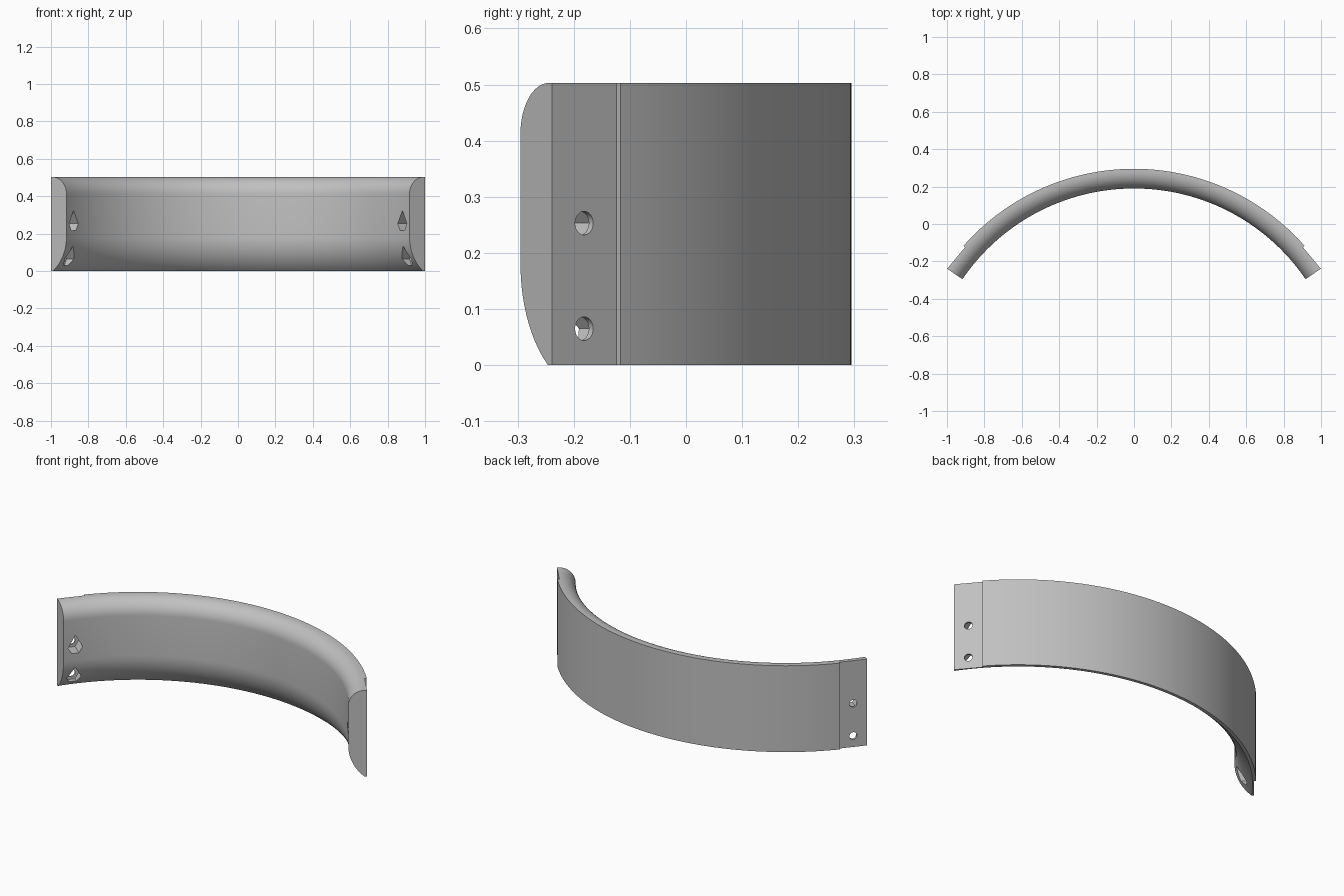
import bpy
import bmesh
from math import sin, cos, radians, pi, sqrt
from mathutils import Matrix, Vector

if "Cube" in bpy.data.objects:
    bpy.data.objects.remove(bpy.data.objects["Cube"])

grey = bpy.data.materials.new("plain grey")
grey.use_nodes = True
grey.diffuse_color = (0.53, 0.53, 0.53, 1)
grey.node_tree.nodes["Principled BSDF"].inputs["Base Color"].default_value = grey.diffuse_color

HEIGHT = 0.503
CENTRE_Y = -0.92
OUTER, INNER = 1.215, 1.11
END_ANGLE = radians(34.27)
SEGMENTS = 96


def make_object(name, bm):
    bmesh.ops.recalc_face_normals(bm, faces=bm.faces)
    mesh = bpy.data.meshes.new(name)
    bm.to_mesh(mesh)
    bm.free()
    mesh.materials.append(grey)
    obj = bpy.data.objects.new(name, mesh)
    bpy.context.collection.objects.link(obj)
    return obj


def prism(name, outline, near, far, frame):
    """Extrude a 2D outline along the local z axis of a frame."""
    bm = bmesh.new()
    rings = [[bm.verts.new(frame @ Vector((x, y, z))) for x, y in outline] for z in (near, far)]
    bm.faces.new(rings[0])
    bm.faces.new(rings[1])
    n = len(outline)
    for i in range(n):
        j = (i + 1) % n
        bm.faces.new((rings[0][i], rings[0][j], rings[1][j], rings[1][i]))
    return make_object(name, bm)


# Cross-section: flat outside, hollow inside with a tight top and a long bottom curve
def section():
    pts = [(OUTER, 0), (OUTER, HEIGHT)]
    lip = OUTER - 0.015
    r_top = lip - INNER
    for i in range(13):
        a = pi / 2 * i / 12
        pts.append((lip - r_top * sin(a), HEIGHT - r_top * (1 - cos(a))))
    r_low, z_low = 0.23, 0.18
    for i in range(13):
        z = z_low * (1 - i / 12)
        pts.append((INNER + r_low - sqrt(r_low ** 2 - (z_low - z) ** 2), z))
    return pts


# Curved band swept along the arc
bm = bmesh.new()
profile = section()
rings = []
for i in range(SEGMENTS + 1):
    a = END_ANGLE + (pi - 2 * END_ANGLE) * i / SEGMENTS
    rings.append([bm.verts.new((r * cos(a), CENTRE_Y + r * sin(a), z)) for r, z in profile])
for a, b in zip(rings, rings[1:]):
    for i in range(len(profile)):
        j = (i + 1) % len(profile)
        bm.faces.new((a[i], a[j], b[j], b[i]))
bm.faces.new(rings[0])
bm.faces.new(rings[-1])
band = make_object("curved_band", bm)

# Cutters for both ends: flat pad, round bores and pointed nut pockets
circle = [(0.021 * cos(2 * pi * i / 32), 0.021 * sin(2 * pi * i / 32)) for i in range(32)]
pocket = [(0.04, 0), (0, 0.07), (-0.04, 0), (-0.02, -0.035), (0.02, -0.035)]
pad = [(0, -0.1), (0.4, -0.1), (0.4, 0.7), (0, 0.7)]
cutters = []
for side, s in (("left", 1), ("right", -1)):
    along = Vector((s * 0.641, -0.767, 0))
    up = Vector((0, 0, 1))
    out = Vector((s * 0.767, 0.641, 0))
    start = Vector((s * 0.903, -0.124, 0))

    def frame(origin):
        m = Matrix((along, up, out)).transposed().to_4x4()
        m.translation = origin
        return m

    cutters.append(prism(side + "_pad_cutter", pad, 0, 0.2, frame(start)))
    for z in (0.065, 0.253):
        f = frame(start + along * 0.075 + up * z)
        cutters.append(prism(side + "_pocket_cutter", pocket, -0.012, -0.2, f))
        cutters.append(prism(side + "_bore_cutter", circle, 0.05, -0.05, f))

bpy.ops.object.select_all(action="DESELECT")
bpy.context.view_layer.objects.active = band
band.select_set(True)
for cutter in cutters:
    cutter.hide_render = True
    mod = band.modifiers.new("cut", "BOOLEAN")
    mod.operation = "DIFFERENCE"
    mod.solver = "EXACT"
    mod.object = cutter
    bpy.ops.object.modifier_apply(modifier=mod.name)
for cutter in cutters:
    bpy.data.objects.remove(cutter)

bpy.ops.object.shade_smooth_by_angle(angle=radians(30))
